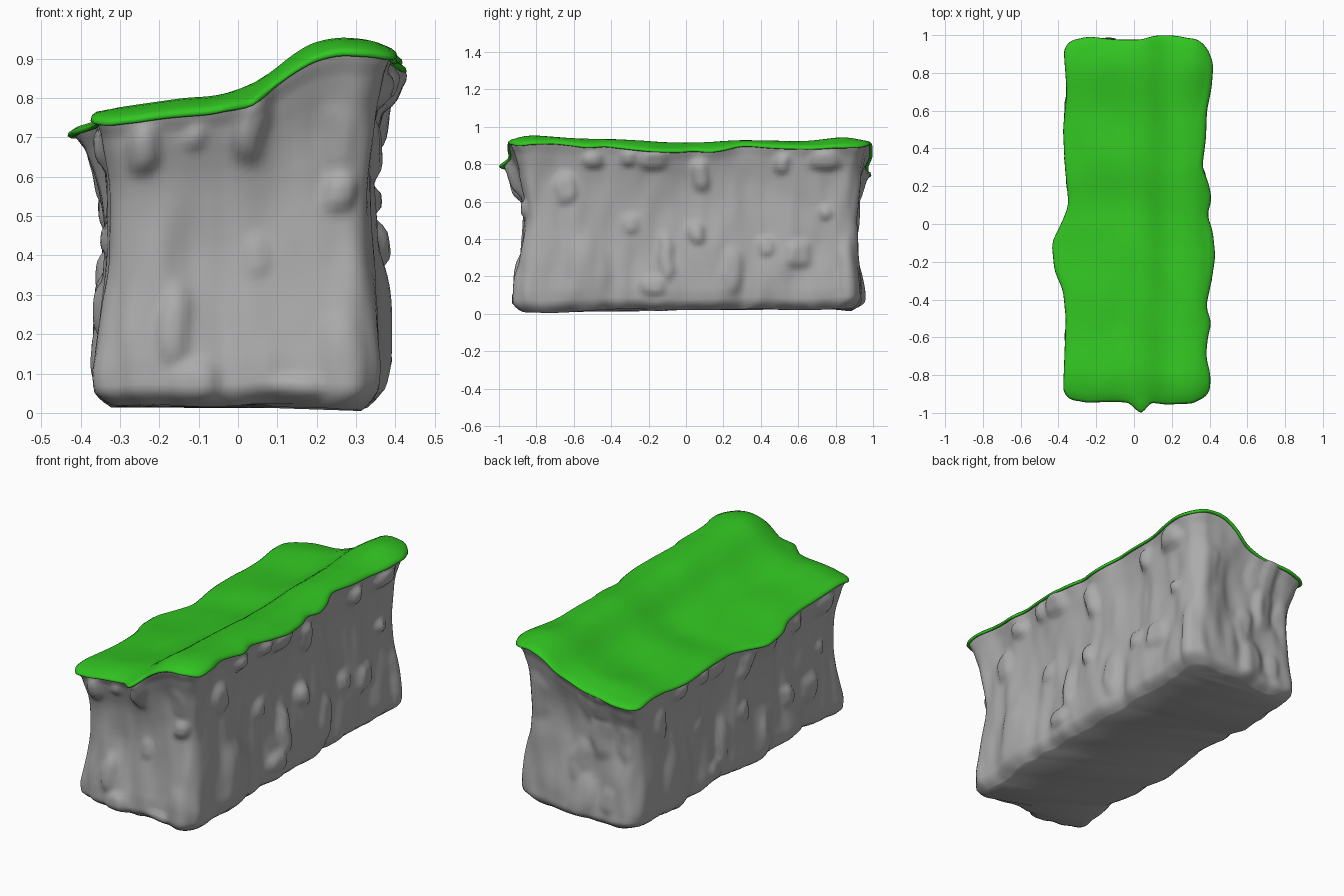
import bpy, bmesh, math, random
from mathutils import noise, Vector

if "Cube" in bpy.data.objects:
    bpy.data.objects.remove(bpy.data.objects["Cube"])

random.seed(4)


def lerp(tab, v):
    if v <= tab[0][0]:
        return tab[0][1]
    for (a, p), (b, q) in zip(tab, tab[1:]):
        if v <= b:
            return p + (q - p) * (v - a) / (b - a)
    return tab[-1][1]


def curve(tab, v, w=0.03):
    """Softened table lookup."""
    return sum(lerp(tab, v + k * w / 2) for k in (-2, -1, 0, 1, 2)) / 5


def mat(name, col):
    m = bpy.data.materials.new(name)
    m.diffuse_color = (*col, 1)
    m.use_nodes = True
    m.node_tree.nodes["Principled BSDF"].inputs["Base Color"].default_value = m.diffuse_color
    return m


# Terrain height across and along the block
ACROSS = [(-.44, .728), (-.36, .746), (-.2, .773), (-.05, .784), (.07, .832), (.15, .9),
          (.22, .933), (.3, .938), (.38, .915), (.43, .885)]
ALONG = [(-1, -.025), (-.93, -.005), (-.85, .025), (-.6, .005), (-.3, -.005), (.1, -.025),
         (.3, -.005), (.6, -.015), (.85, .012), (.95, -.008), (1, -.02)]


def ground(x, y):
    return curve(ACROSS, x, .04) + curve(ALONG, y, .06)


# Edge offsets of the top outline, per side
RIGHT = [(-.9, .02), (-.8, .025), (-.7, .0), (-.6, .01), (-.52, .03), (-.44, .0), (-.3, .03), (-.17, .05),
         (-.03, .035), (.05, .005), (.12, .03), (.2, .02), (.3, -.02), (.45, .0), (.6, .005),
         (.72, .03), (.85, .04), (.95, 0)]
LEFT = [(-.9, .0), (-.5, -.015), (-.35, .0), (-.25, .045), (-.1, .06), (0, .01), (.1, -.03),
        (.3, -.01), (.5, .0), (.7, -.02), (.9, -.005)]
FRONT = [(-.3, 0), (-.25, .01), (-.1, .005), (-.03, .01), (.01, .045), (.035, .07), (.06, .045),
         (.09, .01), (.17, .02), (.3, .015), (.35, 0)]
BACK = [(-.3, .0), (-.25, .018), (-.1, .0), (.05, .0), (.1, .022), (.22, .022), (.3, .005)]


def edge(x, y, nx, ny):
    o = max(nx, 0) ** 2 * curve(RIGHT, y) + max(-nx, 0) ** 2 * curve(LEFT, y)
    return o + max(-ny, 0) ** 2 * curve(FRONT, x, .01) + max(ny, 0) ** 2 * curve(BACK, x)


def ring(x0, x1, y0, y1, r=.06):
    """Rounded rectangle as (x, y, nx, ny)."""
    pts = []
    cs = [(x1 - r, y0 + r, -90, 84), (x1 - r, y1 - r, 0, 34),
          (x0 + r, y1 - r, 90, 84), (x0 + r, y0 + r, 180, 34)]
    for i, (cx, cy, a0, n) in enumerate(cs):
        for k in range(9):
            a = math.radians(a0 + k * 11.25)
            pts.append((cx + r * math.cos(a), cy + r * math.sin(a), math.cos(a), math.sin(a)))
        nx, ny = pts[-1][2:]
        a = math.radians(a0 + 90)
        ex, ey = cs[(i + 1) % 4][0] + r * math.cos(a), cs[(i + 1) % 4][1] + r * math.sin(a)
        sx, sy = pts[-1][:2]
        for k in range(1, n):
            f = k / n
            pts.append((sx + (ex - sx) * f, sy + (ey - sy) * f, nx, ny))
    return pts


def fill(rim, rough):
    """Rings that close a rim over the terrain."""
    rows = []
    for k in range(1, 25):
        s = 1 - k / 24.5
        row = []
        for x, y, z in rim:
            px, py = x * s, .02 + (y - .02) * s
            n = noise.noise(Vector((px * 6, py * 4, 2))) * min(1, k / 3)
            row.append((px, py, ground(px, py) + rough * n))
        rows.append(row)
    return rows


def loft(name, rings, material, close_first):
    bm = bmesh.new()
    rows = [[bm.verts.new(p) for p in r] for r in rings]
    n = len(rows[0])
    for a, b in zip(rows, rows[1:]):
        for i in range(n):
            bm.faces.new((a[i], a[(i + 1) % n], b[(i + 1) % n], b[i]))
    bm.faces.new(rows[0][::-1] if close_first else rows[-1])
    me = bpy.data.meshes.new(name)
    bm.to_mesh(me)
    bm.free()
    me.materials.append(material)
    for p in me.polygons:
        p.use_smooth = True
    ob = bpy.data.objects.new(name, me)
    bpy.context.collection.objects.link(ob)


# Stone knobs on the walls: position along wall, height, half sizes, depth
side = [(-.65, .67, .05, .08, .03), (-.5, .82, .05, .04, .03), (-.3, .83, .04, .04, .03),
        (-.17, .82, .07, .05, .03), (.07, .74, .045, .08, .035), (.52, .8, .04, .05, .03),
        (.75, .82, .07, .05, .035), (.73, .54, .03, .035, .025), (.06, .43, .04, .055, .03),
        (.42, .36, .04, .05, .025), (.61, .32, .07, .07, .03), (-.11, .3, .04, .12, .03),
        (-.18, .15, .06, .05, .025), (-.53, .2, .11, .2, .025), (.25, .23, .05, .12, .025),
        (-.29, .48, .04, .05, .02), (.88, .2, .06, .2, .02)]
front = [(-.24, .67, .04, .06, .03), (-.1, .7, .025, .03, .015), (.035, .72, .035, .08, .035),
         (.25, .7, .04, .08, .01), (.25, .56, .045, .045, .025), (.04, .4, .03, .05, .012),
         (-.16, .22, .035, .1, .02), (-.12, .07, .06, .06, .025), (.14, .06, .06, .03, .015),
         (.27, .12, .06, .12, .015)]
left = [(-y + .04, z * .82, a, b, d * .7) for y, z, a, b, d in side]
back = [(random.uniform(-.3, .3), random.uniform(.1, .75), random.uniform(.03, .06),
         random.uniform(.05, .13), random.uniform(.01, .025)) for _ in range(9)]


def knobs(x, y, z, nx, ny):
    if abs(nx) > abs(ny):
        u, tab, w = y, (side if nx > 0 else left), abs(nx)
    else:
        u, tab, w = x, (back if ny > 0 else front), abs(ny)
    u += .025 * noise.noise(Vector((x * 4, y * 4, z * 9)))
    best = 0
    for c, h, a, b, d in tab:
        q = abs((u - c) / a) ** 2.5 + abs((z - h) / b) ** 2.5
        best = max(best, d * math.exp(-q * q))
    return best * max(0, (w - .7) / .3)


# Rock body: flared foot, waist, flared rim
WAIST_X = [(0, .295), (.015, .322), (.05, .347), (.12, .352), (.3, .34), (.55, .325), (.75, .325),
           (.9, .342), (1, .362)]
FRONT_Y = [(0, -.85), (.015, -.88), (.05, -.905), (.15, -.9), (.4, -.87), (.65, -.855), (.85, -.885), (1, -.925)]
BACK_Y = [(0, .87), (.015, .905), (.05, .93), (.15, .925), (.4, .905), (.65, .89), (.85, .92), (1, .962)]
rock_rings = []
for t in [0, .007, .015, .03] + [.05 + .95 * k / 48 for k in range(49)]:
    row = []
    hx, fy, by = (curve(tab, t, .12 if t > .25 else .01) if t < .95 else lerp(tab, t)
                  for tab in (WAIST_X, FRONT_Y, BACK_Y))
    for x, y, nx, ny in ring(-hx, hx + .005, fy, by, .08 - .02 * t):
        e = edge(x, y, nx, ny)
        e = min(e, .03) if ny < -.7 else e
        top = ground(x + nx * e, y + ny * e) - .012
        low = .02 + .022 * noise.noise(Vector((x * 4, y * 2.5, 7)))
        low -= .014 * math.exp(-((x - .2) / .15) ** 2 - ((y + .8) / .2) ** 2)
        low = max(low, 0)
        z = low + (top - low) * t
        o = e * (t ** 5 + .35 * (1 - t)) + knobs(x, y, z, nx, ny)
        o += .026 * noise.noise(Vector((x * 6, y * 6, z * 1.6))) * (1 - t ** 4)
        o += .012 * noise.noise(Vector((x * 13, y * 13, z * 5))) * (1 - t ** 8)
        row.append((x + nx * o, y + ny * o, z))
    rock_rings.append(row)
loft("rock_body", rock_rings, mat("stone grey", (.41, .41, .41)), True)

# Grass cap: thin drooping rim, then rings closing toward the middle
cap_rings = []
for off, dz in ((-.025, -.018), (-.002, -.021), (.006, -.015), (.004, -.006), (-.008, 0)):
    row = []
    for x, y, nx, ny in ring(-.37, .375, -.93, .97, .07):
        o = edge(x, y, nx, ny) + off
        px, py = x + nx * o, y + ny * o
        row.append((px, py, ground(px, py) + dz))
    cap_rings.append(row)
cap_rings += fill(cap_rings[-1], .008)
loft("grass_cap", cap_rings, mat("grass green", (.032, .56, .016)), False)
